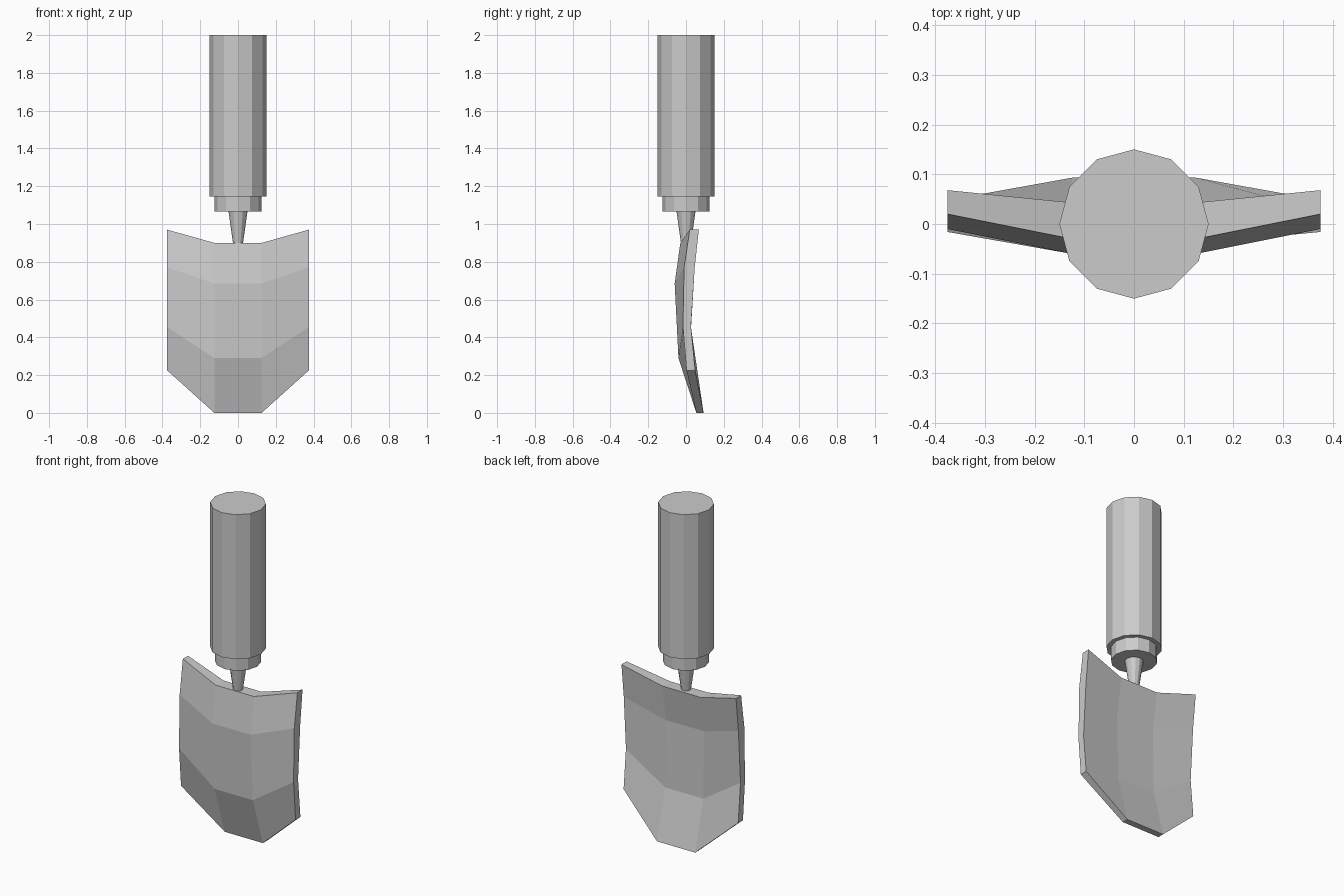
import bpy, bmesh

if "Cube" in bpy.data.objects:
    bpy.data.objects.remove(bpy.data.objects["Cube"])

# Handle, collar and tapered neck: 12-sided, stacked on the z axis
def tapered(name, r_low, r_high, z_low, z_high):
    bpy.ops.mesh.primitive_cone_add(vertices=12, radius1=r_low, radius2=r_high,
                                    depth=z_high - z_low,
                                    location=(0, 0, (z_low + z_high) / 2))
    bpy.context.object.name = name

tapered("handle", 0.15, 0.15, 1.145, 2.0)
tapered("collar", 0.125, 0.125, 1.065, 1.145)
tapered("neck", 0.026, 0.05, 0.895, 1.065)

# Blade: rows from bottom to top as (z, front y, back y)
centre = [(0.0, 0.055, 0.093), (0.29, -0.04, 0.017), (0.685, -0.06, 0.008), (0.90, -0.03, 0.043)]
outer = [(0.225, 0.003, 0.048), (0.455, -0.016, 0.026), (0.77, -0.01, 0.046), (0.97, 0.02, 0.068)]
columns = [(-0.375, outer), (-0.125, centre), (0.125, centre), (0.375, outer)]

bm = bmesh.new()
front = [[bm.verts.new((x, yf, z)) for z, yf, yb in col] for x, col in columns]
back = [[bm.verts.new((x, yb, z)) for z, yf, yb in col] for x, col in columns]

# Front and back surfaces
for grid in (front, back):
    for i in range(3):
        for j in range(3):
            bm.faces.new((grid[i][j], grid[i + 1][j], grid[i + 1][j + 1], grid[i][j + 1]))

# Rim joining front to back
for k in range(3):
    for e in (0, 3):
        bm.faces.new((front[k][e], front[k + 1][e], back[k + 1][e], back[k][e]))
        bm.faces.new((front[e][k], front[e][k + 1], back[e][k + 1], back[e][k]))

bmesh.ops.recalc_face_normals(bm, faces=bm.faces)
mesh = bpy.data.meshes.new("blade")
bm.to_mesh(mesh)
bm.free()
bpy.context.collection.objects.link(bpy.data.objects.new("blade", mesh))
